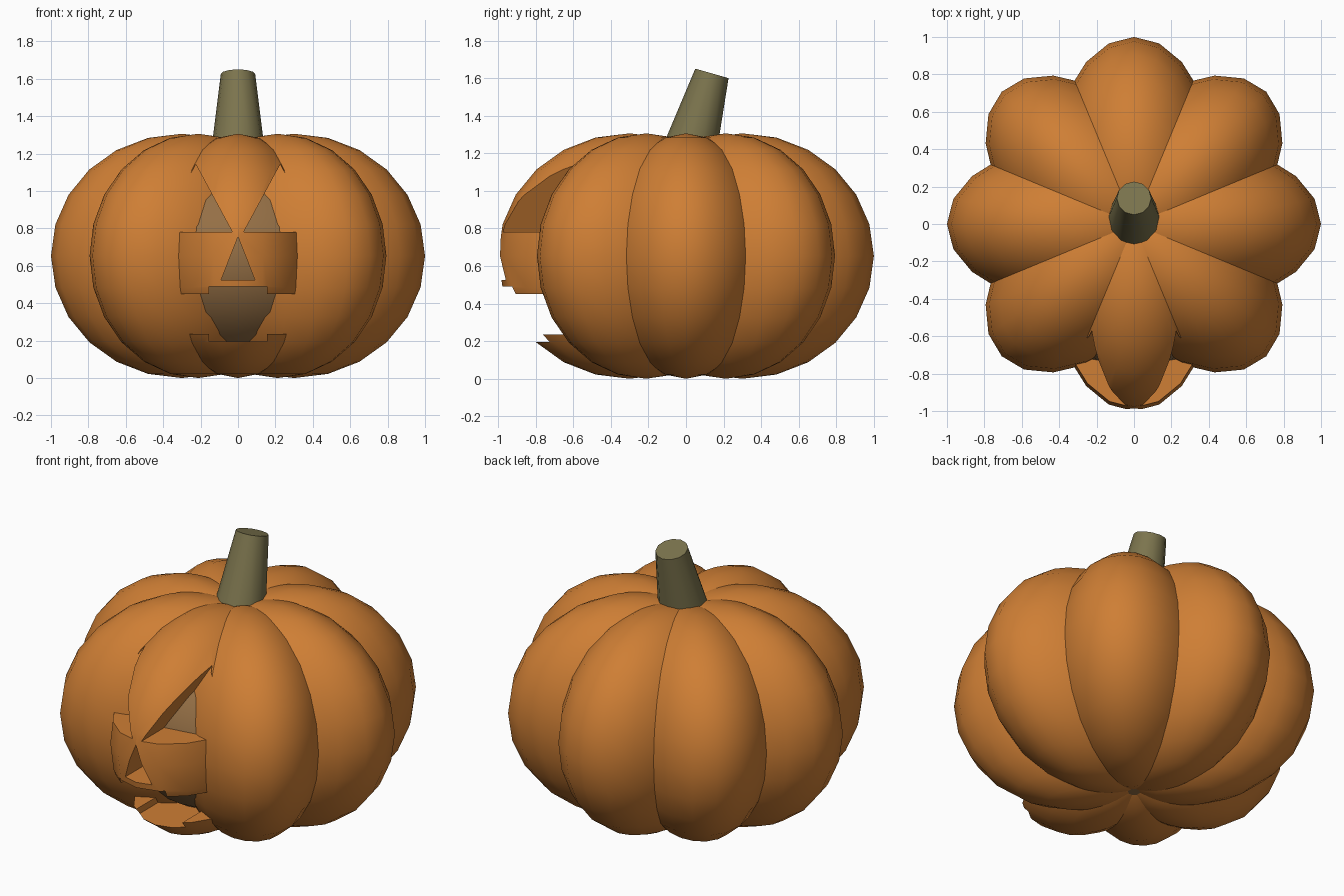
import bpy
import bmesh
from math import radians
from mathutils import Matrix, Vector

if "Cube" in bpy.data.objects:
    bpy.data.objects.remove(bpy.data.objects["Cube"])

MID = 0.653   # height of the widest ring


def material(name, rgb):
    m = bpy.data.materials.new(name)
    m.diffuse_color = (*rgb, 1)
    m.use_nodes = True
    m.node_tree.nodes["Principled BSDF"].inputs["Base Color"].default_value = m.diffuse_color
    return m


orange = material("orange_skin", (0.62, 0.21, 0.035))
brown = material("inner_brown", (0.30, 0.16, 0.06))
green = material("stem_green", (0.20, 0.175, 0.075))


def add_object(name, bm, mat=None):
    bmesh.ops.recalc_face_normals(bm, faces=bm.faces)
    me = bpy.data.meshes.new(name)
    bm.to_mesh(me)
    bm.free()
    ob = bpy.data.objects.new(name, me)
    bpy.context.collection.objects.link(ob)
    if mat:
        me.materials.append(mat)
    return ob


def select(ob):
    bpy.ops.object.select_all(action='DESELECT')
    ob.select_set(True)
    bpy.context.view_layer.objects.active = ob


def smooth(ob):
    select(ob)
    bpy.ops.object.shade_smooth_by_angle(angle=radians(40))


def ellipsoid(name, centre_r, radii, angle, mat):
    # squashed sphere pushed outward, then turned about the vertical axis
    bm = bmesh.new()
    bmesh.ops.create_uvsphere(bm, u_segments=20, v_segments=12, radius=1)
    mtx = (Matrix.Rotation(angle, 4, 'Z')
           @ Matrix.Translation((centre_r, 0, MID))
           @ Matrix.Diagonal((*radii, 1)))
    bm.transform(mtx)
    return add_object(name, bm, mat)


def cutter(name, profile):
    # front outline (x, z) extruded backwards
    bm = bmesh.new()
    face = bm.faces.new([bm.verts.new((x, -1.2, z)) for x, z in profile])
    ext = bmesh.ops.extrude_face_region(bm, geom=[face], use_keep_orig=True)
    moved = [v for v in ext["geom"] if isinstance(v, bmesh.types.BMVert)]
    bmesh.ops.translate(bm, verts=moved, vec=(0, 0.8, 0))
    ob = add_object(name, bm)
    ob.hide_render = True
    return ob


# Eight ribs around the axis; the first one faces the front
lobes = [ellipsoid(f"rib_{i}", 0.30, (0.70, 0.435, MID), radians(-90 + 45 * i), orange)
         for i in range(8)]

# Dark core seen through the carved openings
core = ellipsoid("inner_core", 0, (0.78, 0.78, 0.60), radians(-90), brown)

# Carved face: eyes, nose and toothed mouth, cut from the front rib only
half = [(0.155, 0.195), (0.155, 0.235), (0.45, 0.235),
        (0.45, 0.45), (0.155, 0.45), (0.155, 0.49)]
cutters = [
    cutter("eye_cutter_left", [(-0.42, 0.78), (-0.03, 0.78), (-0.226, 1.143)]),
    cutter("eye_cutter_right", [(0.03, 0.78), (0.42, 0.78), (0.226, 1.143)]),
    cutter("nose_cutter", [(-0.09, 0.525), (0.09, 0.525), (0, 0.755)]),
    cutter("mouth_cutter", half + [(-x, z) for x, z in reversed(half)]),
]
front = lobes[0]
select(front)
for c in cutters:
    mod = front.modifiers.new("carve", 'BOOLEAN')
    mod.operation = 'DIFFERENCE'
    mod.solver = 'EXACT'
    mod.object = c
    bpy.ops.object.modifier_apply(modifier=mod.name)
for c in cutters:
    bpy.data.objects.remove(c, do_unlink=True)

# Tapered stem leaning to the back
top = Vector((0, 0.138, 1.625))
axis = Vector((0, 0.275, 0.961)).normalized()
length = 0.44
bm = bmesh.new()
bmesh.ops.create_cone(bm, cap_ends=True, segments=12,
                      radius1=0.145, radius2=0.092, depth=length)
rot = Vector((0, 0, 1)).rotation_difference(axis).to_matrix().to_4x4()
bm.transform(Matrix.Translation(top - axis * length / 2) @ rot)
stem = add_object("stem", bm, green)

for ob in lobes + [core, stem]:
    smooth(ob)
